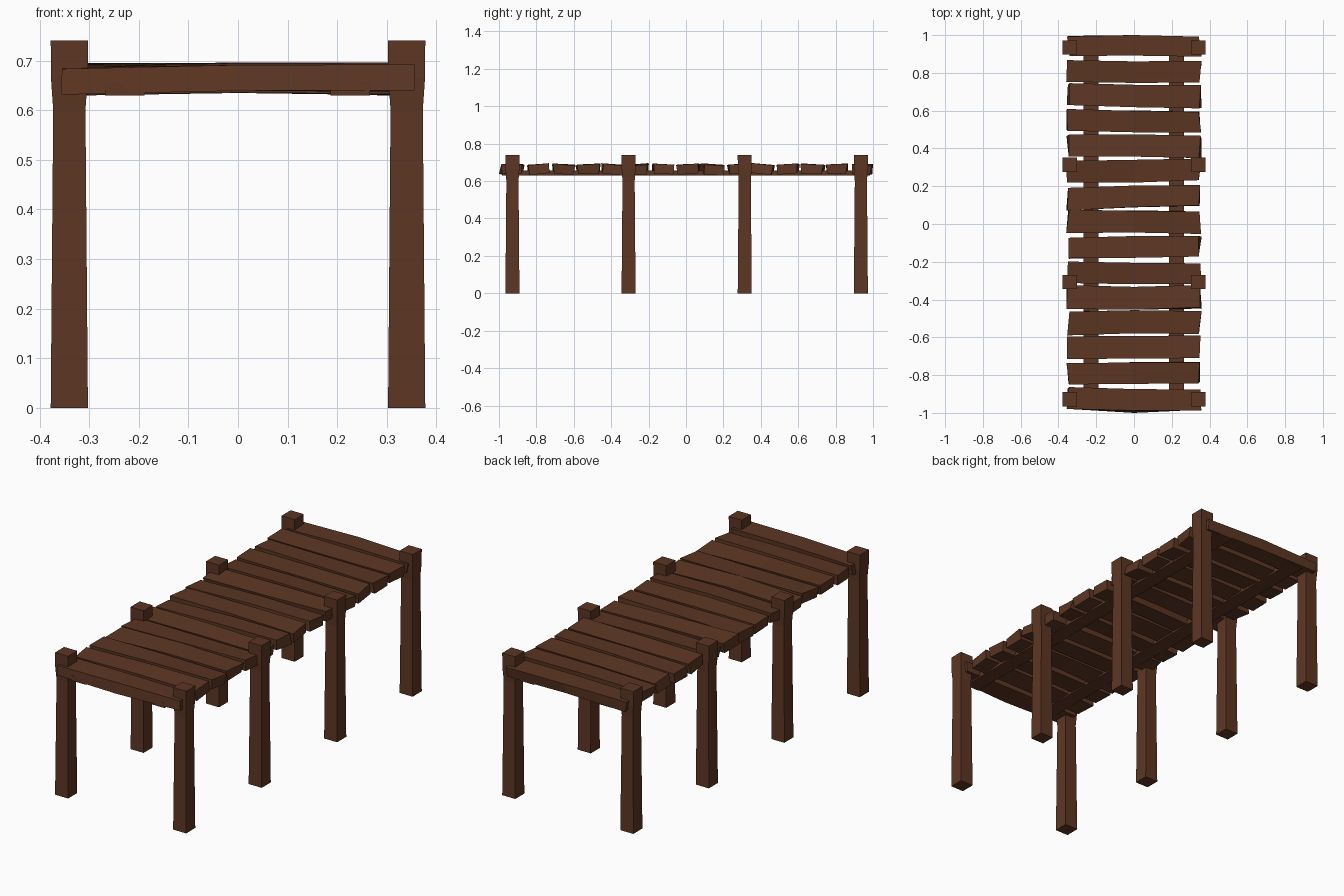
import bpy, bmesh, random, math

if "Cube" in bpy.data.objects:
    bpy.data.objects.remove(bpy.data.objects["Cube"])

random.seed(4)
wood = bpy.data.materials.new("dark brown wood")
wood.diffuse_color = (0.108, 0.037, 0.017, 1)
wood.use_nodes = True
wood.node_tree.nodes["Principled BSDF"].inputs["Base Color"].default_value = wood.diffuse_color


def loft(name, rings):
    """Closed flat-faced solid through a list of four-point rings."""
    bm = bmesh.new()
    vs = [[bm.verts.new(p) for p in r] for r in rings]
    for a, b in zip(vs, vs[1:]):
        for i in range(4):
            j = (i + 1) % 4
            bm.faces.new((a[i], a[j], b[j], b[i]))
    bm.faces.new(vs[0][::-1])
    bm.faces.new(vs[-1])
    bmesh.ops.recalc_face_normals(bm, faces=bm.faces)
    me = bpy.data.meshes.new(name)
    bm.to_mesh(me)
    bm.free()
    me.materials.append(wood)
    ob = bpy.data.objects.new(name, me)
    bpy.context.collection.objects.link(ob)
    return ob


# Support posts: four pairs, slightly waisted below the deck
corners = [(-1, -1), (1, -1), (1, 1), (-1, 1)]
post_profile = [(0, 0.0375), (0.60, 0.0325), (0.665, 0.0370), (0.74, 0.0375)]
for y in (-0.928, -0.307, 0.314, 0.935):
    for x in (-0.34, 0.34):
        loft("support_post", [[(x + r * a, y + r * b, z) for a, b in corners]
                              for z, r in post_profile])

# Long rails under the planks
for x in (-0.228, 0.226):
    loft("long_rail", [[(x + 0.04 * a, y, 0.643 + 0.013 * b) for a, b in corners]
                       for y in (-0.985, 0.985)])

# Deck planks: centre y, half width, skew of y across the width, roll in degrees
planks = [(-0.928, 0.057, -0.005, 0), (-0.790, 0.058, 0.004, 4), (-0.655, 0.058, 0.002, -3),
          (-0.522, 0.060, 0.002, 3), (-0.388, 0.060, 0.000, -4), (-0.258, 0.054, -0.006, 5),
          (-0.125, 0.056, 0.004, -3), (0.010, 0.060, -0.004, 2), (0.140, 0.057, 0.010, -4),
          (0.283, 0.058, 0.006, 4), (0.410, 0.058, -0.005, -5), (0.545, 0.058, -0.004, 3),
          (0.678, 0.059, -0.006, -3), (0.808, 0.056, -0.003, 3), (0.942, 0.052, -0.002, -1)]
for n, (yc, hw, skew, roll) in enumerate(planks):
    rings = []
    twist = random.uniform(-3, 3)
    for s in (-1, 0, 1):
        ang = math.radians(roll + twist * s)
        ca, sa = math.cos(ang), math.sin(ang)
        zc = 0.662 + (0.003 if s == 0 else random.uniform(-0.004, 0.003))
        y0 = yc + skew * s + (0 if s else random.uniform(-0.004, 0.004))
        ring = []
        for a, b in corners:
            # the underside is a bit narrower than the top
            dy = a * hw * (1 if b > 0 else 0.92) + random.uniform(-0.004, 0.004)
            dz = b * 0.026
            x = s * 0.35 + (random.uniform(-0.009, 0.009) if s else 0)
            y = y0 + dy * ca - dz * sa
            ring.append((x, max(-1, min(1, y)), zc + dy * sa + dz * ca))
        rings.append(ring)
    # first plank reaches the exact front edge, last the back edge
    if n == 0:
        rings[1][0] = (0, -1, rings[1][0][2])
    if n == len(planks) - 1:
        rings[1][2] = (0, 1, rings[1][2][2])
    loft("deck_plank", rings)
